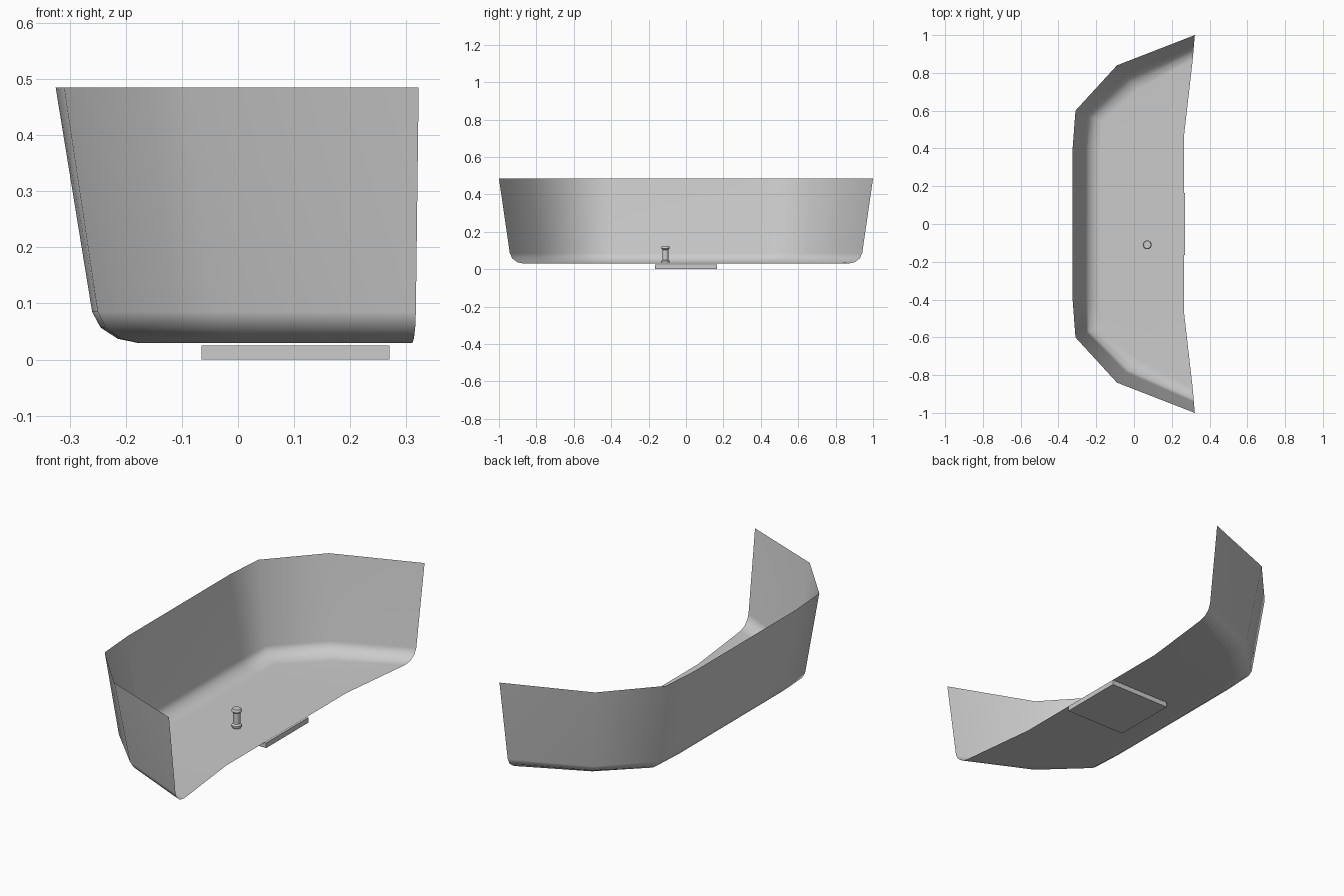
import bpy, bmesh, math

if "Cube" in bpy.data.objects:
    bpy.data.objects.remove(bpy.data.objects["Cube"], do_unlink=True)

grey = bpy.data.materials.new("plain_grey")
grey.use_nodes = True
grey.diffuse_color = (0.6, 0.6, 0.6, 1)
bsdf = next(n for n in grey.node_tree.nodes if n.type == "BSDF_PRINCIPLED")
bsdf.inputs["Base Color"].default_value = (0.6, 0.6, 0.6, 1)


def finish(bm, name, smooth_angle=None):
    """Turn a bmesh into a named grey object."""
    bmesh.ops.recalc_face_normals(bm, faces=bm.faces[:])
    mesh = bpy.data.meshes.new(name)
    bm.to_mesh(mesh)
    bm.free()
    mesh.materials.append(grey)
    obj = bpy.data.objects.new(name, mesh)
    bpy.context.collection.objects.link(obj)
    if smooth_angle:
        bpy.ops.object.select_all(action="DESELECT")
        obj.select_set(True)
        bpy.context.view_layer.objects.active = obj
        bpy.ops.object.shade_smooth_by_angle(angle=math.radians(smooth_angle))
    return obj


# Shell: half of the rim, and how far each rim point leans in at the wall foot
rim = [(0.322, 1.0), (-0.09, 0.84), (-0.31, 0.60), (-0.325, 0.40)]
lean = [(-0.005, -0.058), (0.048, -0.055), (0.06, -0.025), (0.065, 0.0)]
# Wall and rounded foot: lean factor and height of each ring
rings = [(0, 0.485), (1, 0.085), (1.23, 0.057), (1.7, 0.037), (2.3, 0.029)]

bm = bmesh.new()
grid = []
for k, z in rings:
    half = [(x + k * dx, y + k * dy) for (x, y), (dx, dy) in zip(rim, lean)]
    outline = half + [(x, -y) for x, y in reversed(half)]
    grid.append([bm.verts.new((x, y, z)) for x, y in outline])
for upper, lower in zip(grid, grid[1:]):
    for i in range(len(upper) - 1):
        bm.faces.new((upper[i], upper[i + 1], lower[i + 1], lower[i]))

# Floor with its straight open edge
floor_z = rings[-1][1]
front_left, front_right = [bm.verts.new((0.265, y, floor_z)) for y in (0.47, -0.47)]
foot = grid[-1]
bm.faces.new((foot[0], foot[1], foot[2], foot[3], front_left))
bm.faces.new((front_left, foot[3], foot[4], front_right))
bm.faces.new((front_right, foot[4], foot[5], foot[6], foot[7]))
shell = finish(bm, "tub_shell", 60)
weighted = shell.modifiers.new("weighted_normals", "WEIGHTED_NORMAL")
weighted.keep_sharp = True

# Base plate under the floor
bm = bmesh.new()
bmesh.ops.create_cube(bm, size=1)
for v in bm.verts:
    v.co.x = 0.1025 + v.co.x * 0.335
    v.co.y *= 0.33
    v.co.z = 0.0125 + v.co.z * 0.025
finish(bm, "base_plate")

# Small waisted spool standing on the floor
bm = bmesh.new()
profile = [(0.02, 0.029), (0.024, 0.036), (0.024, 0.043), (0.016, 0.05),
           (0.016, 0.103), (0.024, 0.11), (0.024, 0.117), (0.02, 0.123)]
sides = 10
loops = []
for r, z in profile:
    loops.append([bm.verts.new((0.07 + r * math.cos(math.tau * i / sides),
                                -0.11 + r * math.sin(math.tau * i / sides), z))
                  for i in range(sides)])
for a, b in zip(loops, loops[1:]):
    for i in range(sides):
        j = (i + 1) % sides
        bm.faces.new((a[i], a[j], b[j], b[i]))
bm.faces.new(loops[0])
bm.faces.new(loops[-1])
finish(bm, "floor_spool", 40)
